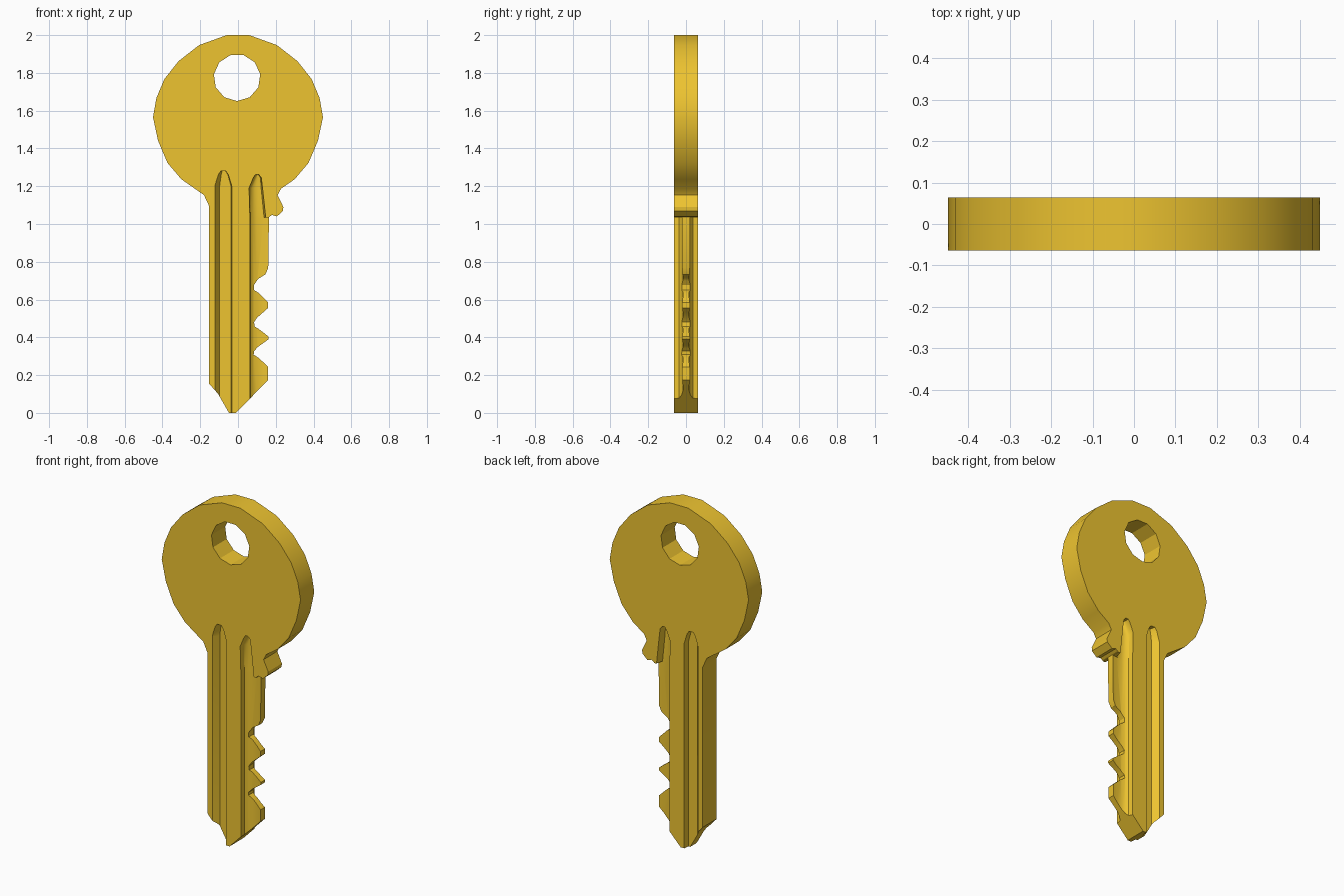
import bpy, bmesh, math

if "Cube" in bpy.data.objects:
    bpy.data.objects.remove(bpy.data.objects["Cube"])

T = 0.0635  # half thickness


def loft(name, rings):
    """Closed solid through rings of equal point count."""
    bm = bmesh.new()
    loops = [[bm.verts.new(p) for p in ring] for ring in rings]
    n = len(loops[0])
    for a, b in zip(loops, loops[1:]):
        for i in range(n):
            bm.faces.new((a[i], a[(i + 1) % n], b[(i + 1) % n], b[i]))
    bm.faces.new(loops[0])
    bm.faces.new(loops[-1])
    bmesh.ops.recalc_face_normals(bm, faces=bm.faces)
    me = bpy.data.meshes.new(name)
    bm.to_mesh(me)
    bm.free()
    ob = bpy.data.objects.new(name, me)
    bpy.context.collection.objects.link(ob)
    return ob


def cut(target, cutter):
    cutter.hide_render = True
    mod = target.modifiers.new("cut", 'BOOLEAN')
    mod.operation = 'DIFFERENCE'
    mod.solver = 'EXACT'
    mod.object = cutter
    bpy.context.view_layer.objects.active = target
    bpy.ops.object.modifier_apply(modifier=mod.name)
    bpy.data.objects.remove(cutter)


# Outline: round head (mirrored half), shoulder nub, bitting, tip
head = [(0.06, 2.0), (0.206, 1.947), (0.315, 1.862), (0.39, 1.767), (0.432, 1.667),
        (0.45, 1.565), (0.423, 1.44), (0.373, 1.323), (0.3, 1.237)]
nub = [(0.228, 1.187), (0.21, 1.153), (0.24, 1.09), (0.238, 1.069), (0.206, 1.04),
       (0.18, 1.048), (0.164, 1.037)]
teeth = [(0.16, 0.767), (0.145, 0.733), (0.106, 0.709), (0.085, 0.677), (0.085, 0.65),
         (0.11, 0.635), (0.16, 0.585), (0.16, 0.556), (0.1, 0.503), (0.085, 0.48),
         (0.088, 0.457), (0.11, 0.444), (0.162, 0.404), (0.162, 0.39), (0.106, 0.35),
         (0.085, 0.327), (0.083, 0.308), (0.11, 0.291), (0.16, 0.243), (0.16, 0.175)]
tip = [(-0.01, 0), (-0.048, 0), (-0.105, 0.1), (-0.153, 0.155)]
left = [(-0.153, 1.095), (-0.18, 1.153)]
outline = head + nub + teeth + tip + left + [(-x, z) for x, z in reversed(head)]
key = loft("key", [[(x, y, z) for x, z in outline] for y in (-T, T)])

# Key ring hole
hole = []
for y in (-0.2, 0.2):
    hole.append([(-0.005 + 0.124 * math.sin(a), y, 1.775 - 0.124 * math.cos(a))
                 for a in (2 * math.pi * i / 11 for i in range(11))])
cut(key, loft("hole_cutter", hole))

# Grooves on both faces
middle = [(-0.125, 0.067), (-0.097, 0.03), (-0.037, 0.03), (-0.032, 0.067)]
wide = [(0.062, 0.1), (0.063, 0.06), (0.067, 0.036), (0.08, 0.024), (0.1, 0.017),
        (0.135, 0.017), (0.17, 0.021), (0.3, 0.021), (0.3, 0.1)]
slot = wide[:5] + [(0.125, 0.017), (0.138, 0.02), (0.147, 0.06), (0.147, 0.1)]
for side in (-1, 1):
    rings = [[(-0.078 + (x + 0.078) * s, y * side, z) for x, y in middle]
             for z, s in ((-0.1, 1), (1.2, 1), (1.26, 0.6), (1.28, 0.3))]
    cut(key, loft("middle_groove_cutter", rings))
    rings = [[(x, y * side, z) for x, y in wide] for z in (-0.1, 1.0335)]
    for z, s, c in ((1.034, 1, 0.1), (1.19, 0.85, 0.085), (1.245, 0.5, 0.1), (1.262, 0.2, 0.1)):
        rings.append([(c + (x - 0.1) * s + (0.005 if s == 0.85 else 0), y * side, z)
                      for x, y in slot])
    cut(key, loft("tooth_groove_cutter", rings))

# Brass finish
brass = bpy.data.materials.new("brass")
brass.diffuse_color = (0.85, 0.55, 0.03, 1)
brass.use_nodes = True
brass.node_tree.nodes["Principled BSDF"].inputs["Base Color"].default_value = brass.diffuse_color
key.data.materials.clear()
key.data.materials.append(brass)
bpy.ops.object.select_all(action='DESELECT')
key.select_set(True)
bpy.context.view_layer.objects.active = key
bpy.ops.object.shade_smooth_by_angle(angle=math.radians(30))
